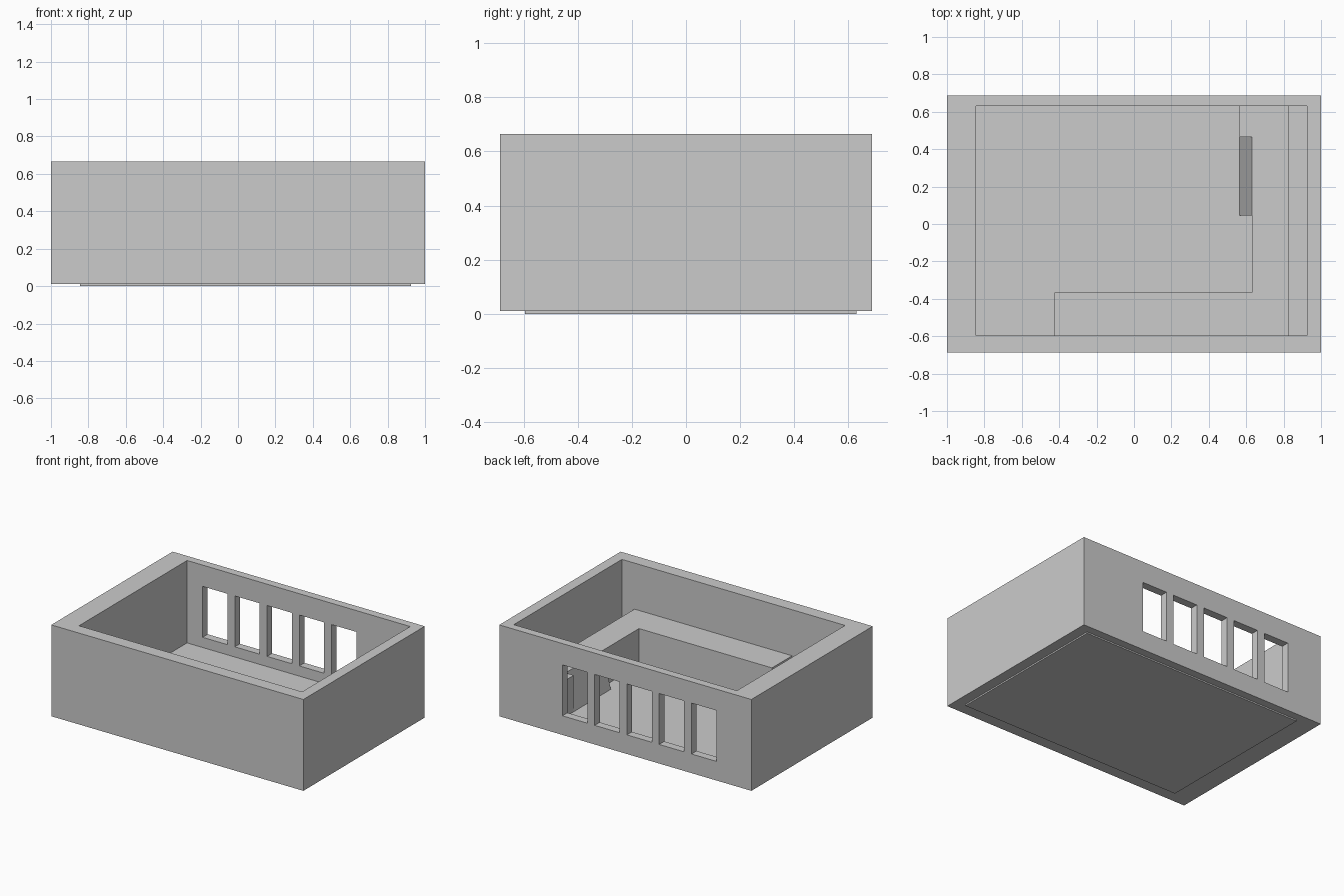
import bpy, bmesh
from mathutils import Vector

if "Cube" in bpy.data.objects:
    bpy.data.objects.remove(bpy.data.objects["Cube"])

Y = 0.6875                      # half depth
BASE, TOP = 0.01, 0.665         # wall heights
X0, X1, Y0, Y1 = -0.845, 0.925, -0.595, 0.63   # inner room
FLOOR, COUNTER = 0.074, 0.335


def prism(name, profile, offset):
    """Extrude a planar polygon of 3D points by an offset."""
    bm = bmesh.new()
    face = bm.faces.new([bm.verts.new(p) for p in profile])
    ext = bmesh.ops.extrude_face_region(bm, geom=[face])
    moved = [v for v in ext["geom"] if isinstance(v, bmesh.types.BMVert)]
    bmesh.ops.translate(bm, verts=moved, vec=Vector(offset))
    bmesh.ops.recalc_face_normals(bm, faces=bm.faces)
    mesh = bpy.data.meshes.new(name)
    bm.to_mesh(mesh)
    bm.free()
    obj = bpy.data.objects.new(name, mesh)
    bpy.context.collection.objects.link(obj)
    return obj


def box(name, x0, x1, y0, y1, z0, z1):
    return prism(name, [(x0, y0, z0), (x1, y0, z0), (x1, y1, z0), (x0, y1, z0)],
                 (0, 0, z1 - z0))


def cut(target, cutter):
    mod = target.modifiers.new(cutter.name, 'BOOLEAN')
    mod.operation = 'DIFFERENCE'
    mod.solver = 'EXACT'
    mod.object = cutter
    cutter.hide_render = True
    cutter.hide_set(True)


# Outer walls, open at top, with walls of differing thickness
walls = box("walls", -1, 1, -Y, Y, BASE, TOP)
cut(walls, box("room_cutter", X0, X1, Y0, Y1, -0.2, 1))

# Row of five windows through the back wall
for i in range(5):
    x = -0.722 + i * 0.256
    cut(walls, box(f"window_cutter_{i + 1}", x, x + 0.197, 0.55, 0.8, 0.147, 0.512))

# Floor slab, sticking out slightly under the walls
box("floor", X0, X1, Y0, Y1, 0, FLOOR)

# L-shaped counter along the front and right side
outline = [(-0.425, Y0), (0.825, Y0), (0.825, Y1), (0.565, Y1),
           (0.565, 0.465), (0.63, 0.465), (0.63, -0.367), (-0.425, -0.367)]
prism("counter", [(x, y, FLOOR) for x, y in outline], (0, 0, COUNTER - FLOOR))

# Sloped front panel on the side counter
prism("sloped_panel", [(0.565, 0.045, FLOOR), (0.63, 0.045, FLOOR),
                       (0.63, 0.045, COUNTER)], (0, 0.42, 0))
